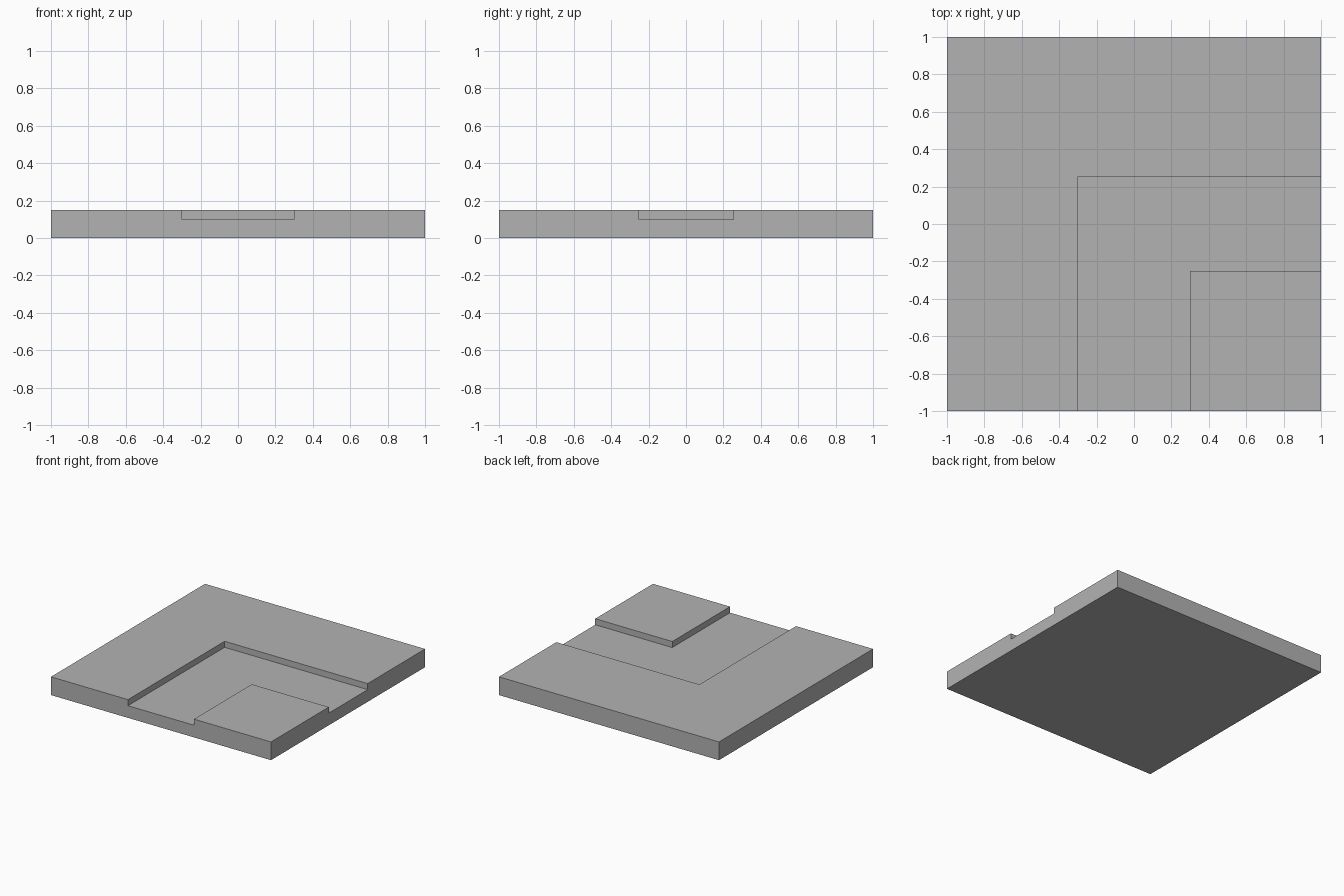
import bpy
import bmesh

cube = bpy.data.objects.get("Cube")
if cube:
    bpy.data.objects.remove(cube, do_unlink=True)

# Plain grey material
GREY = (0.45, 0.45, 0.45, 1.0)
grey = bpy.data.materials.new("grey")
grey.use_nodes = True
grey.diffuse_color = GREY
grey.node_tree.nodes["Principled BSDF"].inputs["Base Color"].default_value = GREY


def prism(name, outline, bottom, top):
    """Extrude a flat outline upwards into a closed solid."""
    bm = bmesh.new()
    base = bm.faces.new([bm.verts.new((x, y, bottom)) for x, y in outline])
    new = bmesh.ops.extrude_face_region(bm, geom=[base], use_keep_orig=True)["geom"]
    verts = [v for v in new if isinstance(v, bmesh.types.BMVert)]
    bmesh.ops.translate(bm, verts=verts, vec=(0, 0, top - bottom))
    bmesh.ops.recalc_face_normals(bm, faces=bm.faces)
    mesh = bpy.data.meshes.new(name)
    bm.to_mesh(mesh)
    bm.free()
    mesh.materials.append(grey)
    obj = bpy.data.objects.new(name, mesh)
    bpy.context.collection.objects.link(obj)
    return obj


HEIGHT, FLOOR = 0.15, 0.10
BACK, FRONT, SIDE = 0.255, -0.25, 0.30
OUT = 1.2

# Square tile
tile = prism("corner_road_tile", [(-1, -1), (1, -1), (1, 1), (-1, 1)], 0, HEIGHT)

# Sunken channel that turns from the front edge to the left edge
channel = prism("channel_cutter",
                [(-SIDE, -OUT), (SIDE, -OUT), (SIDE, FRONT),
                 (OUT, FRONT), (OUT, BACK), (-SIDE, BACK)], FLOOR, HEIGHT + 0.1)
channel.hide_render = True

cut = tile.modifiers.new("channel", 'BOOLEAN')
cut.operation = 'DIFFERENCE'
cut.solver = 'EXACT'
cut.object = channel
bpy.context.view_layer.objects.active = tile
bpy.ops.object.modifier_apply(modifier=cut.name)
bpy.data.objects.remove(channel, do_unlink=True)
